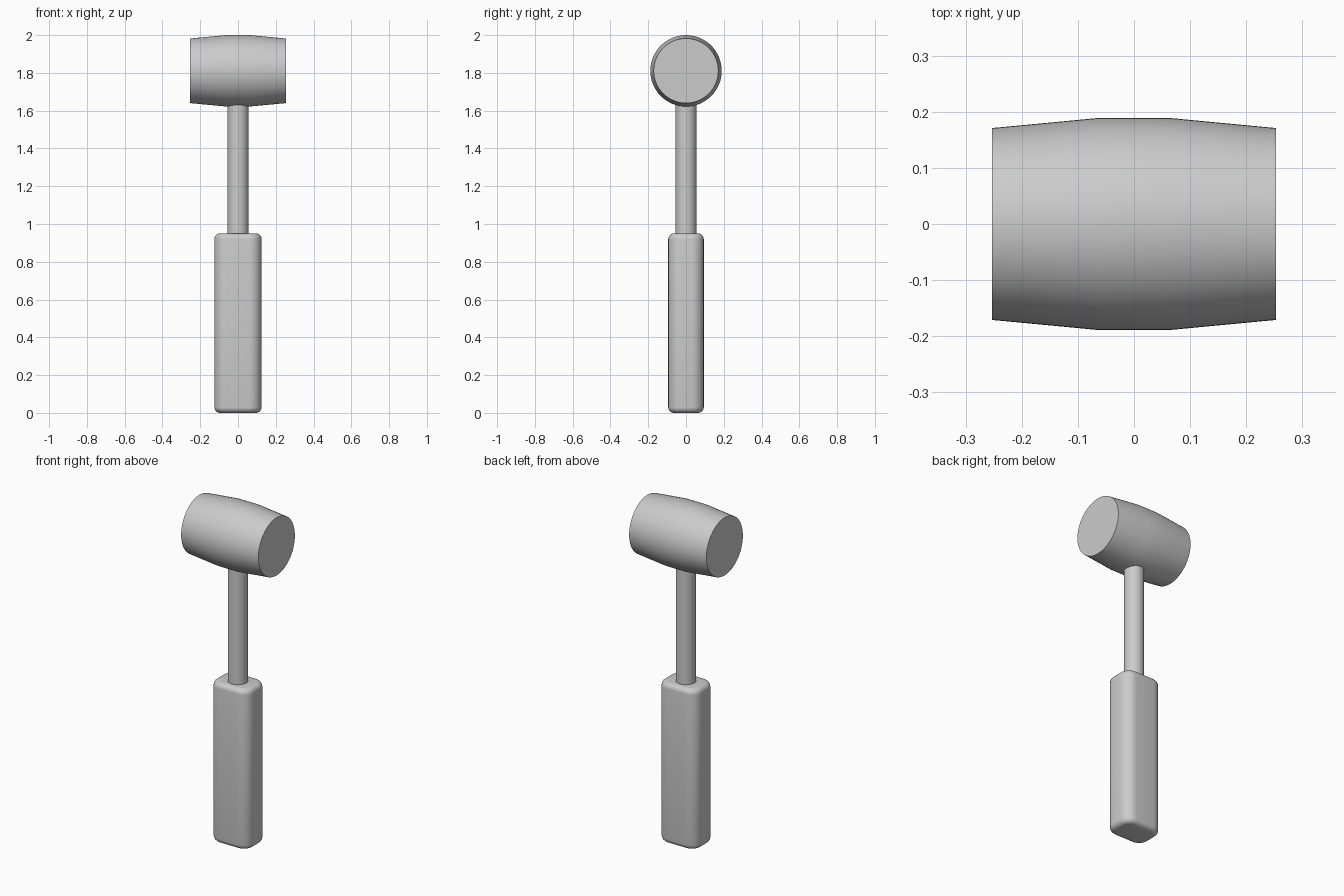
import bpy, bmesh, math
from mathutils import Matrix, Vector

cube = bpy.data.objects.get("Cube")
if cube:
    bpy.data.objects.remove(cube, do_unlink=True)

grey = bpy.data.materials.new("plain_grey")
grey.use_nodes = True
COLOUR = (0.6, 0.6, 0.6, 1)
grey.diffuse_color = COLOUR
grey.node_tree.nodes["Principled BSDF"].inputs["Base Color"].default_value = COLOUR


def finish(bm, name):
    """Turn a bmesh into a smooth-shaded object with crisp rims."""
    bmesh.ops.recalc_face_normals(bm, faces=bm.faces)
    mesh = bpy.data.meshes.new(name)
    bm.to_mesh(mesh)
    bm.free()
    mesh.materials.append(grey)
    ob = bpy.data.objects.new(name, mesh)
    bpy.context.collection.objects.link(ob)
    bpy.ops.object.select_all(action='DESELECT')
    ob.select_set(True)
    bpy.context.view_layer.objects.active = ob
    bpy.ops.object.shade_smooth_by_angle(angle=math.radians(35))
    return ob


def turned(name, profile, matrix, sides=64):
    """Solid of revolution from (radius, height) rings, capped at both ends."""
    bm = bmesh.new()
    rings = []
    for r, h in profile:
        angles = [math.tau * i / sides for i in range(sides)]
        rings.append([bm.verts.new(matrix @ Vector((r * math.cos(a), r * math.sin(a), h)))
                      for a in angles])
    for low, high in zip(rings, rings[1:]):
        for i in range(sides):
            j = (i + 1) % sides
            bm.faces.new((low[i], low[j], high[j], high[i]))
    bm.faces.new(rings[0])
    bm.faces.new(rings[-1])
    return finish(bm, name)


# Barrel-shaped mallet head lying along x
turned("head", [(0.171, -0.253), (0.189, -0.063), (0.189, 0.063), (0.171, 0.253)],
       Matrix.Translation((0, 0, 1.811)) @ Matrix.Rotation(math.pi / 2, 4, 'Y'))

# Round shaft, buried in the head and the grip
turned("shaft", [(0.055, 0.9), (0.055, 1.7)], Matrix.Identity(4))

# Grip: box with rounded corners and softened ends
bm = bmesh.new()
bmesh.ops.create_cube(bm, size=1, matrix=Matrix.Translation((0, 0, 0.475))
                      @ Matrix.Diagonal((0.25, 0.188, 0.95, 1)))
uprights = [e for e in bm.edges if abs(e.verts[0].co.z - e.verts[1].co.z) > 0.5]
bmesh.ops.bevel(bm, geom=uprights, offset=0.065, segments=8, profile=0.5, affect='EDGES')
rims = [e for e in bm.edges if abs(e.verts[0].co.z - e.verts[1].co.z) < 0.01]
bmesh.ops.bevel(bm, geom=rims, offset=0.03, segments=5, profile=0.5, affect='EDGES')
finish(bm, "grip")
